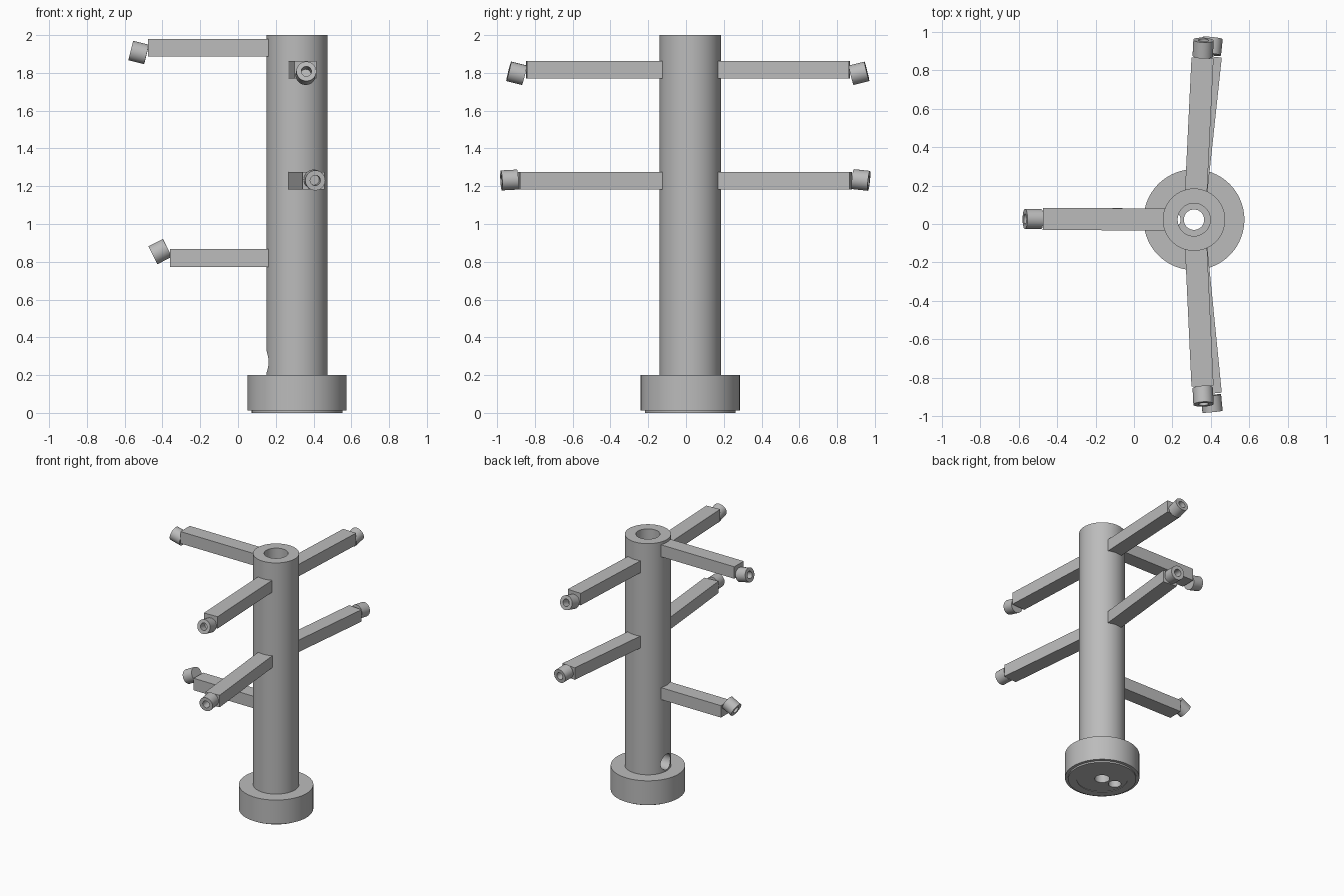
import bpy, bmesh, math
from mathutils import Vector, Matrix

cube = bpy.data.objects.get("Cube")
if cube:
    bpy.data.objects.remove(cube, do_unlink=True)

AX, AY = 0.3125, 0.0225          # axis of the pole and base

grey = bpy.data.materials.new("plain grey")
grey.use_nodes = True
colour = (0.5, 0.5, 0.5, 1)
grey.diffuse_color = colour
grey.node_tree.nodes["Principled BSDF"].inputs["Base Color"].default_value = colour


def finish(name, bm):
    bmesh.ops.recalc_face_normals(bm, faces=bm.faces)
    mesh = bpy.data.meshes.new(name)
    bm.to_mesh(mesh)
    bm.free()
    ob = bpy.data.objects.new(name, mesh)
    bpy.context.collection.objects.link(ob)
    mesh.materials.append(grey)
    return ob


def smooth(ob):
    bpy.ops.object.select_all(action='DESELECT')
    ob.select_set(True)
    bpy.context.view_layer.objects.active = ob
    bpy.ops.object.shade_smooth_by_angle(angle=math.radians(30))


def lathe(name, profile, steps, closed=True):
    """Turn (radius, height) points around the z axis."""
    bm = bmesh.new()
    verts = [bm.verts.new((r, 0, z)) for r, z in profile]
    pairs = list(zip(verts, verts[1:] + verts[:1]))
    edges = [bm.edges.new(p) for p in (pairs if closed else pairs[:-1])]
    bmesh.ops.spin(bm, geom=verts + edges, cent=(0, 0, 0), axis=(0, 0, 1),
                   angle=math.tau, steps=steps, use_merge=True)
    bmesh.ops.remove_doubles(bm, verts=bm.verts, dist=1e-5)
    return finish(name, bm)


def drill(ob, radius, depth, matrix):
    """Cut a round hole, then drop the cutter."""
    bm = bmesh.new()
    bmesh.ops.create_cone(bm, cap_ends=True, segments=48, radius1=radius,
                          radius2=radius, depth=depth, matrix=matrix)
    cutter = finish("drill_cutter", bm)
    cutter.hide_render = True
    mod = ob.modifiers.new("hole", 'BOOLEAN')
    mod.operation, mod.solver, mod.object = 'DIFFERENCE', 'EXACT', cutter
    bpy.context.view_layer.objects.active = ob
    bpy.ops.object.modifier_apply(modifier=mod.name)
    bpy.data.objects.remove(cutter, do_unlink=True)


# Hollow pole with a cable hole low on one side
pole = lathe("pole", [(0.085, 0.2), (0.1625, 0.2), (0.1625, 2), (0.085, 2)], 96)
drill(pole, 0.06, 0.12,
      Matrix.Translation((-0.14, 0, 0.27)) @ Matrix.Rotation(math.pi / 2, 4, 'Y'))

# Round foot with a stepped underside, a centre hole and an offset hole
foot = lathe("foot", [(0.053, 0.2), (0.2625, 0.2), (0.2625, 0.012), (0.24, 0.012),
                      (0.24, 0), (0.18, 0), (0.18, 0.004), (0.053, 0.004)], 96)
drill(foot, 0.045, 0.5, Matrix.Translation((-0.115, 0, 0.1)))

for ob in (pole, foot):
    ob.location = (AX, AY, 0)
    smooth(ob)


def arm(name, start, end, tip, tilt):
    """Square bar from start to end, with a tilted round nozzle centred at tip."""
    start, end = Vector(start), Vector(end)
    along = end - start
    yaw = math.atan2(along.y, along.x)
    bm = bmesh.new()
    bmesh.ops.create_cube(bm, size=1)
    bmesh.ops.scale(bm, verts=bm.verts, vec=(along.length, 0.115, 0.093))
    bar = finish(name + "_bar", bm)
    bar.location = (start + end) / 2
    bar.rotation_euler.z = yaw

    nozzle = lathe(name + "_nozzle", [(0, -0.043), (0.053, -0.043), (0.053, 0.043),
                                      (0.027, 0.043), (0.027, -0.02), (0, -0.02)],
                   48, closed=False)
    smooth(nozzle)
    nozzle.rotation_euler = (0, math.pi / 2 - math.radians(tilt), yaw)
    nozzle.location = tip


# Two arms to the right side
arm("upper_right", (AX - 0.12, AY, 1.932), (-0.475, 0.027, 1.932), (-0.526, 0.026, 1.908), 14)
arm("lower_right", (AX - 0.12, AY, 0.82), (-0.36, 0.027, 0.82), (-0.412, 0.026, 0.854), -27)

# Two pairs of arms to the front and back
for side, sign, y_up, tip_up, y_low, tip_low, tilt in (
        ("front", -1, -0.845, -0.897, -0.884, -0.935, -3),
        ("back", 1, 0.865, 0.916, 0.873, 0.926, -6)):
    y0 = AY + sign * 0.12
    arm("upper_" + side, (0.322, y0, 1.817), (0.357, y_up, 1.817), (0.36, tip_up, 1.798), 14)
    arm("lower_" + side, (0.322, y0, 1.23), (0.4, y_low, 1.23), (0.405, tip_low, 1.233), tilt)
